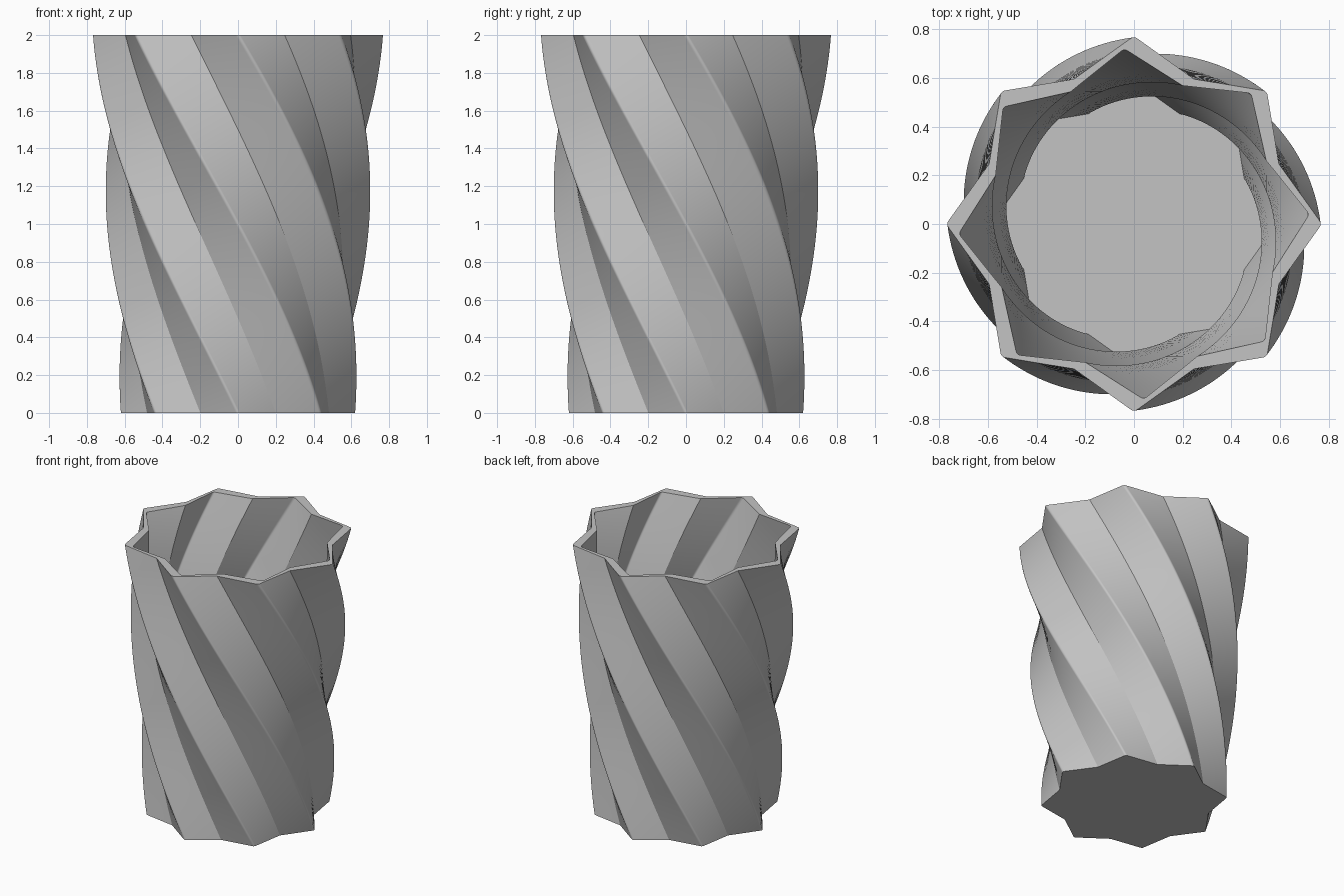
import bpy
import bmesh
import math
from mathutils import Vector, Matrix

old = bpy.data.objects.get("Cube")
if old:
    bpy.data.objects.remove(old, do_unlink=True)

HEIGHT = 2.0
POINTS = 8
TIP, VALLEY = 0.624, 0.521    # star radii at the base
FLARE = 0.238                 # growth of the section over the full height
TWIST = -math.pi / 2          # turn over the full height
WALL, FLOOR = 0.03, 0.07
ROUND = 0.018                 # rounding of each ridge
LAYERS = 120

# Plain grey clay
grey = bpy.data.materials.new("grey")
colour = (0.55, 0.55, 0.55, 1)
grey.diffuse_color = colour
grey.use_nodes = True
grey.node_tree.nodes["Principled BSDF"].inputs["Base Color"].default_value = colour


def star(inset):
    """Star outline moved inwards, with rounded tips."""
    half = math.pi / POINTS
    edge = Vector((VALLEY * math.cos(half) - TIP, VALLEY * math.sin(half)))
    lean = math.atan2(-edge.x, edge.y)           # tilt of the edge normal
    tip = TIP - inset / math.cos(lean)
    valley = VALLEY - inset / math.cos(half - lean)
    centre = tip - ROUND / math.cos(lean)
    outline = []
    for k in range(POINTS):
        turn = Matrix.Rotation(2 * half * k, 2)
        for s in (-1, -0.5, 0, 0.5, 1):
            a = lean * s
            outline.append(turn @ Vector((centre + ROUND * math.cos(a), ROUND * math.sin(a))))
        outline.append(turn @ Vector((valley * math.cos(half), valley * math.sin(half))))
    return outline


def twisted_wall(bm, outline, base):
    """Stack turned and flared copies of the outline from base to the rim."""
    rings = []
    for i in range(LAYERS + 1):
        rise = (HEIGHT - base) * i / LAYERS
        part = rise / HEIGHT
        turn = Matrix.Rotation(TWIST * part, 2) * (1 + FLARE * part)
        rings.append([bm.verts.new((*(turn @ p), base + rise)) for p in outline])
    for low, high in zip(rings, rings[1:]):
        join(bm, low, high)
    return rings[0], rings[-1]


def join(bm, low, high):
    n = len(low)
    for j in range(n):
        k = (j + 1) % n
        bm.faces.new((low[j], low[k], high[k], high[j]))


# Vase: outer wall, inner wall, flat rim, base and floor
bm = bmesh.new()
outer_base, outer_rim = twisted_wall(bm, star(0), 0)
inner_base, inner_rim = twisted_wall(bm, star(WALL), FLOOR)
join(bm, outer_rim, inner_rim)
bm.faces.new(outer_base)
bm.faces.new(inner_base)
bmesh.ops.recalc_face_normals(bm, faces=bm.faces)

mesh = bpy.data.meshes.new("twisted_vase")
bm.to_mesh(mesh)
bm.free()
mesh.materials.append(grey)
vase = bpy.data.objects.new("twisted_vase", mesh)
bpy.context.collection.objects.link(vase)
bpy.context.view_layer.objects.active = vase
vase.select_set(True)
bpy.ops.object.shade_smooth_by_angle(angle=math.radians(30))
